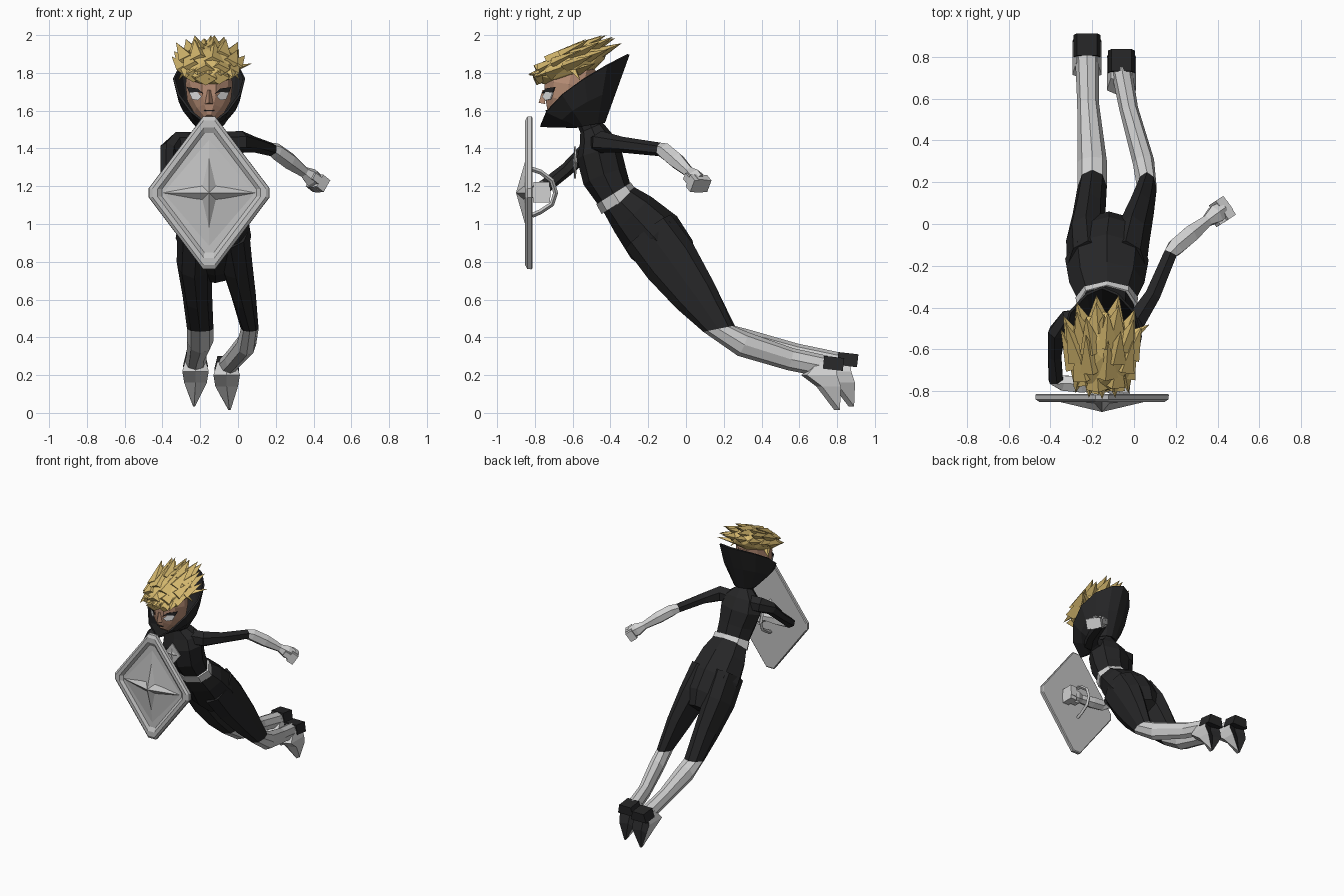
import bpy, bmesh, math, random
from mathutils import Vector, Matrix

if "Cube" in bpy.data.objects:
    bpy.data.objects.remove(bpy.data.objects["Cube"])

random.seed(4)
X0 = -0.153  # centre line of head, torso and shield


def material(name, r, g, b):
    m = bpy.data.materials.new(name)
    m.diffuse_color = (r, g, b, 1)
    m.use_nodes = True
    m.node_tree.nodes["Principled BSDF"].inputs["Base Color"].default_value = m.diffuse_color
    return m


BLACK = material("black suit", .019, .019, .02)
WHITE = material("light grey boots", .64, .64, .64)
GREY = material("shield grey", .54, .54, .54)
GOLD = material("blond hair", .68, .49, .16)
SKIN = material("skin", .48, .27, .18)
EYE = material("eye white", .8, .8, .8)


def skin(name, rings, mats, cap=True, rule=None):
    """Bridge rings of equal point count; one material per band, or one for all."""
    if not isinstance(mats, list):
        mats = [mats] * (len(rings) - 1)
    slots = list(dict.fromkeys(mats))
    bm = bmesh.new()
    vs = [[bm.verts.new(p) for p in r] for r in rings]
    n = len(rings[0])
    for k in range(len(rings) - 1):
        for i in range(n):
            j = (i + 1) % n
            f = bm.faces.new((vs[k][i], vs[k][j], vs[k + 1][j], vs[k + 1][i]))
            f.material_index = slots.index(mats[k])
    if cap:
        bm.faces.new(vs[0][::-1]).material_index = slots.index(mats[0])
        bm.faces.new(vs[-1]).material_index = slots.index(mats[-1])
    bmesh.ops.remove_doubles(bm, verts=bm.verts, dist=1e-5)
    bmesh.ops.recalc_face_normals(bm, faces=bm.faces)
    if rule:
        slots.append(rule[1])
        for f in bm.faces:
            if rule[0](f.normal):
                f.material_index = len(slots) - 1
    me = bpy.data.meshes.new(name)
    bm.to_mesh(me)
    bm.free()
    for m in slots:
        me.materials.append(m)
    ob = bpy.data.objects.new(name, me)
    bpy.context.collection.objects.link(ob)
    return ob


def loft(name, path, mats, sides=8, ref=(1, 0, 0), aim={}):
    """Tube through (x, y, z, half width along ref, half depth); aim overrides ring normals."""
    P = [Vector(p[:3]) for p in path]
    rings = []
    for i, p in enumerate(P):
        t = Vector(aim.get(i, P[min(i + 1, len(P) - 1)] - P[max(i - 1, 0)])).normalized()
        u = Vector(ref)
        u = (u - t * u.dot(t)).normalized()
        v = t.cross(u)
        a, b = path[i][3], path[i][-1]
        rings.append([p + u * a * math.cos(q) + v * b * math.sin(q)
                      for q in [2 * math.pi * k / sides for k in range(sides)]])
    return skin(name, rings, mats)


def box(name, c, ax, ay, az, mat, taper=1):
    c, ax, ay, az = map(Vector, (c, ax, ay, az))
    ring = lambda s, t: [c + az * s + ax * i * t + ay * j for i, j in ((-1, -1), (1, -1), (1, 1), (-1, 1))]
    return skin(name, [ring(-1, 1), ring(1, taper)], mat)


def plate(name, pts, mat, t=.006):
    return skin(name, [pts, [(x, y + t, z) for x, y, z in pts]], mat)


# torso, neck and pelvis
loft("torso", [(-.13, -.37, 1.13, .13, .095), (-.14, -.43, 1.25, .14, .12), (-.155, -.46, 1.37, .165, .12),
               (-.16, -.475, 1.45, .14, .09), (-.16, -.5, 1.51, .06, .065), (-.16, -.54, 1.6, .06, .06)], BLACK)
loft("pelvis", [(-.13, -.38, 1.15, .13, .095), (-.13, -.28, 1.05, .18, .135),
                (-.13, -.17, .93, .2, .165), (-.12, -.07, .82, .16, .14), (-.12, 0, .74, .09, .08)], BLACK)
loft("belt", [(-.13, -.352, 1.112, .15, .112), (-.13, -.384, 1.163, .145, .108)], WHITE)

# legs: black thigh, light boot
thigh_boot = [BLACK] * 3 + [WHITE] * 3
knee = {3: (0, .2, -1)}
loft("left_leg", [(-.04, -.2, .96, .1, .15), (-.01, -.08, .8, .085, .15), (.03, .05, .62, .065, .12),
                  (.062, .17, .445, .047, .08), (.045, .3, .365, .052, .068), (-.025, .55, .285, .045, .06),
                  (-.06, .74, .245, .05, .058)], thigh_boot, aim=knee)
loft("right_leg", [(-.22, -.2, .96, .1, .15), (-.23, -.08, .8, .095, .15), (-.215, .05, .62, .078, .12),
                   (-.2, .18, .445, .07, .08), (-.2, .3, .38, .07, .068), (-.22, .58, .31, .052, .058),
                   (-.225, .8, .265, .057, .057)], thigh_boot, aim=knee)

# pointed feet: light instep, black sole and heel
for side, fx, dy, dz in (("left", -.06, 0, 0), ("right", -.225, .075, .02)):
    rings = []
    for z, y0, y1, w in ((.27, .67, .79, .05), (.2, .61, .8, .07), (.14, .69, .82, .06), (.015, .785, .81, .006)):
        tx = fx + (.015 if z < .1 else 0) * (1 if side == "left" else -.5)
        y0, y1, z = y0 + dy, y1 + dy, z + dz
        rings.append([(tx - w, y0 + .03, z), (tx, y0, z), (tx + w, y0 + .03, z),
                      (tx + w, y1, z), (tx, y1 - w * .35, z), (tx - w, y1, z)])
    skin(side + "_foot", rings, WHITE, rule=(lambda n: n.y > .4, BLACK))
    box(side + "_heel", (fx, .781 + dy, .262 + dz), (.065, 0, 0), (0, .053, -.006), (0, .004, .034), BLACK, .75)

# arms: black sleeve, light glove
Z = (0, 0, 1)
loft("left_arm", [(-.12, -.46, 1.425, .06), (.02, -.45, 1.435, .058), (.09, -.34, 1.42, .042), (.175, -.14, 1.395, .036),
                  (.2, -.11, 1.385, .045), (.27, -.05, 1.335, .046), (.35, .015, 1.275, .03),
                  (.39, .045, 1.245, .05), (.425, .07, 1.222, .042)], [BLACK] * 3 + [WHITE] * 5, 6, Z)
loft("right_arm", [(-.2, -.46, 1.425, .06), (-.32, -.465, 1.43, .058), (-.37, -.52, 1.395, .045), (-.38, -.63, 1.29, .036),
                   (-.375, -.745, 1.2, .038), (-.34, -.762, 1.19, .042), (-.25, -.768, 1.185, .045),
                   (-.15, -.77, 1.175, .032), (-.1, -.77, 1.17, .055), (-.05, -.77, 1.17, .05)],
     [BLACK] * 4 + [WHITE] * 5, 6, Z)


def fingers(side, centre, along, across, length):
    """Four curled fingers and a thumb."""
    c, d, s = Vector(centre), Vector(along).normalized(), Vector(across).normalized()
    n = d.cross(s)
    for k in range(4):
        box(f"{side}_finger_{k + 1}", c + s * (k - 1.5) * .027, d * .026, s * .0135, n * length * (1 - .08 * abs(k - 1.3)), WHITE)
    box(side + "_thumb", c - d * .035 - s * .04, d * .035, s * .014, n * .02, WHITE)


fingers("left", (.423, .067, 1.215), (.62, .4, -.5), (-.55, .83, 0), .042)
fingers("right", (-.045, -.765, 1.168), (1, 0, 0), (0, 0, 1), .05)

# shield: stepped diamond with cut corners
CZ = 1.165


def diamond(w, h, y, cut=.1):
    a, b = w * cut, h * cut * .6
    return [(X0 + x, y, CZ + z) for x, z in ((w, -b), (w, b), (a, h), (-a, h), (-w, b), (-w, -b), (-a, -h), (a, -h))]


skin("shield", [diamond(.312, .398, -.813), diamond(.32, .405, -.818), diamond(.318, .403, -.84),
                diamond(.3, .382, -.852), diamond(.272, .345, -.852), diamond(.25, .316, -.836)], GREY)


def spike_plate(name, cx, cz, outline, apex):
    skin(name, [[(cx + x, y, cz + z) for x, y, z in outline], [(cx, apex, cz)] * len(outline)], GREY, cap=False)


def star(w, h, s, y, dip):
    return [(w, y, 0), (s, dip, s), (0, y, h), (-s, dip, s), (-w, y, 0), (-s, dip, -s), (0, y, -h), (s, dip, -s)]


spike_plate("shield_panel", X0, CZ, [(.25, -.835, 0), (0, -.835, .29), (-.25, -.835, 0), (0, -.835, -.29)], -.866)
spike_plate("shield_star", X0, CZ, star(.245, .2, .038, -.842, -.855), -.9)

# shield strap around the forearm: bent bar
loft("shield_strap", [(-.16, y, CZ + z, .013) for y, z in ((-.815, .125), (-.77, .11), (-.71, .065),
                      (-.69, 0), (-.71, -.06), (-.77, -.1), (-.815, -.12))], GREY, 4)

# chest emblem
plate("chest_emblem", [(X0 + x, -.592 + .1 * abs(x), 1.325 + z) for x, z in
                       ((.065, 0), (0, .085), (-.065, 0), (0, -.085))], GREY, .009)
spike_plate("chest_star", X0, 1.325, star(.05, .065, .012, -.59, -.593), -.6)

# flaring collar around the head, narrowing to a peak at the back
rim, mid, base = [], [], []
for k in range(12):
    a = 2 * math.pi * k / 12
    s = (1 - math.cos(a)) / 2
    w = math.sin(a) * (abs(math.sin(a)) ** .35 if s > .5 else 1)
    r = Vector((X0 + .18 * w, -.77 + .46 * s, 1.525 + .375 * s ** .6))
    b = Vector((X0 + .07 * math.sin(a), -.51 - .07 * math.cos(a), 1.52 + .02 * s))
    rim.append(r)
    base.append(b)
    mid.append(b.lerp(r, .5) + Vector((.025 * w, 0, 0)))
collar = skin("collar", [base, mid, rim], BLACK, cap=False)
collar.modifiers.new("thickness", "SOLIDIFY").thickness = .012

# head and face
loft("head", [(X0, -.685, 1.55, .03, .055), (X0, -.66, 1.59, .08, .095), (X0, -.63, 1.65, .115, .128),
              (X0, -.62, 1.74, .125, .138), (X0, -.6, 1.84, .11, .13)], SKIN, 10)
skin("nose", [[(X0 - .022, -.745, 1.635), (X0 + .022, -.745, 1.635), (X0, -.78, 1.642)],
              [(X0 - .008, -.75, 1.71), (X0 + .008, -.75, 1.71), (X0, -.76, 1.71)]], SKIN)
for side, s in (("left", 1), ("right", -1)):
    def on_face(pts):
        return [(X0 + s * x, -.765 + max(0, x - .037) * .85, z) for x, z in pts]
    plate(side + "_eye", on_face([(.04, 1.675), (.06, 1.655), (.09, 1.66), (.105, 1.695), (.06, 1.7)]), EYE)
    plate(side + "_brow", on_face([(.03, 1.69), (.06, 1.7), (.105, 1.695), (.118, 1.725), (.06, 1.717)]), BLACK)
plate("mouth", [(X0 + x, -.748 + .2 * abs(x), z) for x, z in ((-.03, 1.604), (.03, 1.604), (.02, 1.597), (-.02, 1.597))], BLACK)

# hair: tilted cap with broad swept-back spikes
bm = bmesh.new()
bmesh.ops.create_icosphere(bm, subdivisions=2, radius=1)
HC = Vector((X0, -.61, 1.845))
tilt = Matrix.Rotation(math.radians(22), 3, 'X')
for v in bm.verts:
    v.co = HC + tilt @ Vector((v.co.x * .155, v.co.y * .21, v.co.z * .085))


def spike(p, tip, r):
    d = (tip - p).normalized()
    u = d.cross(Vector((0, 0, 1))).normalized()
    w = d.cross(u)
    ring = [bm.verts.new(p - d * .03 + u * math.cos(q) * r + w * math.sin(q) * r * .6)
            for q in [math.pi / 2 * k for k in range(4)]]
    top = bm.verts.new(tip)
    for k in range(4):
        bm.faces.new((ring[k], ring[(k + 1) % 4], top))
    bm.faces.new(ring[::-1])


for row, (lat, count) in enumerate(((0, 11), (32, 9), (62, 5))):
    for k in range(count):
        a = 2 * math.pi * (k + .5 * (row % 2)) / count
        c = math.cos(math.radians(lat))
        n = Vector((c * math.cos(a), c * math.sin(a), math.sin(math.radians(lat))))
        p = HC + tilt @ Vector((n.x * .135, n.y * .18, n.z * .07))
        tip = p + Vector((n.x * .35, .75, .3 + .2 * n.z)) * random.uniform(.14, .21)
        tip.y = min(tip.y, -.34)
        spike(p, Vector((tip.x, tip.y, min(tip.z, 2.0, 1.97 - (tip.y + .4) * .6 + .03))), .06)
spike(Vector((X0, -.52, 1.93)), Vector((X0 + .01, -.43, 2.0)), .05)
for k in range(5):  # fringe over the forehead
    x = -.11 + .055 * k
    y = -.775 + 2.5 * x * x
    spike(Vector((X0 + x, y + .03, 1.815)), Vector((X0 + x * 1.15, y - .065, random.uniform(1.77, 1.8))), .05)
for s in (-1, 1):   # side locks
    spike(Vector((X0 + s * .12, -.6, 1.82)), Vector((X0 + s * .165, -.56, 1.76)), .04)
spike(Vector((X0 + .12, -.55, 1.82)), Vector((.075, -.48, 1.85)), .045)
bmesh.ops.recalc_face_normals(bm, faces=bm.faces)
me = bpy.data.meshes.new("hair")
bm.to_mesh(me)
bm.free()
me.materials.append(GOLD)
bpy.context.collection.objects.link(bpy.data.objects.new("hair", me))
